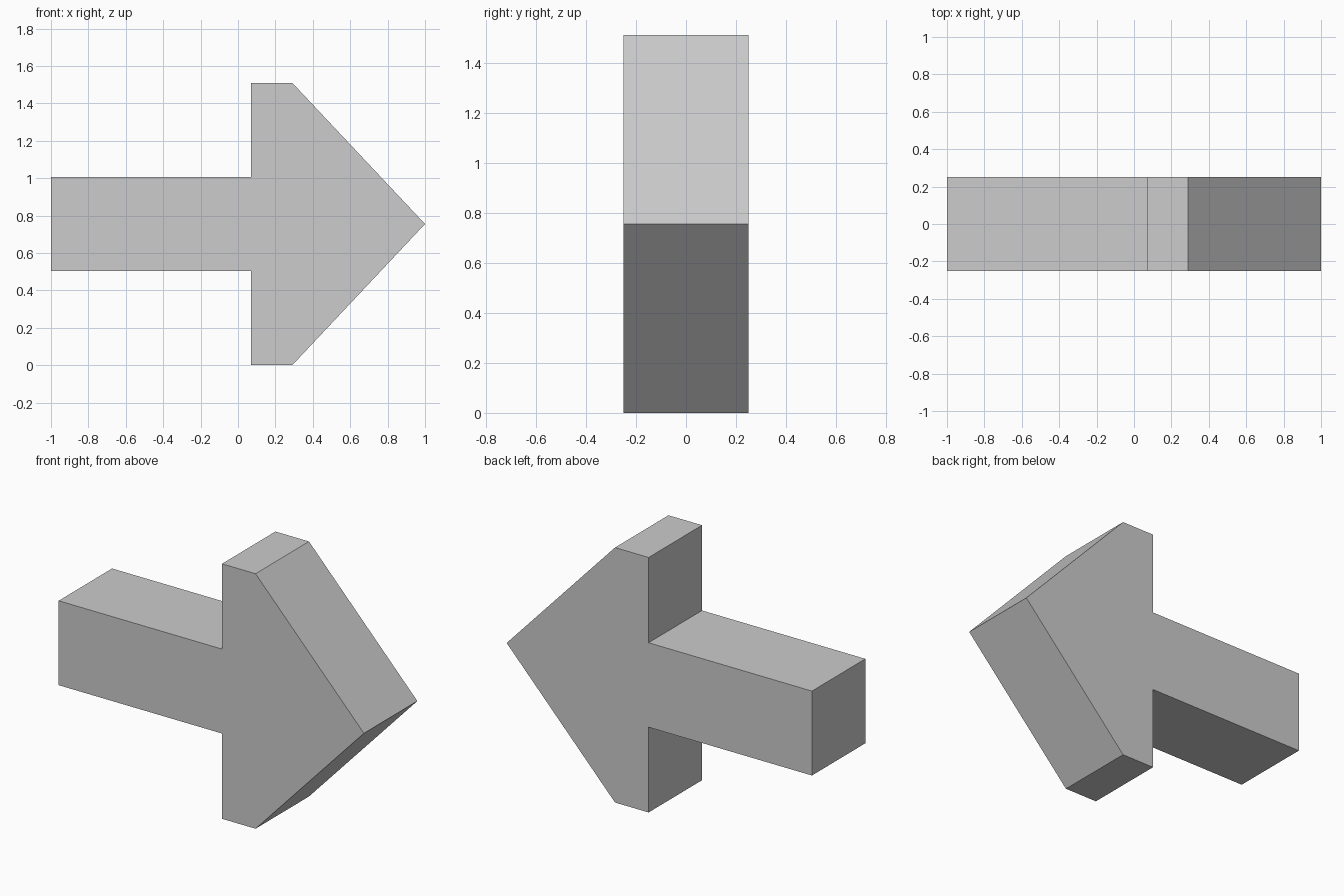
import bpy
import bmesh

cube = bpy.data.objects.get("Cube")
if cube:
    bpy.data.objects.remove(cube, do_unlink=True)

# Plain grey for the whole arrow
GREY = (0.604, 0.604, 0.604, 1.0)
grey = bpy.data.materials.new("light_grey")
grey.use_nodes = True
grey.diffuse_color = GREY
grey.node_tree.nodes["Principled BSDF"].inputs["Base Color"].default_value = GREY

HALF_DEPTH = 0.25
MID_Z = 0.755

# Upper half of the arrow outline from tail to head, as (x, height above the centre line)
upper = [(-1, 0.25), (0.07, 0.25), (0.07, MID_Z), (0.29, MID_Z)]
tip = [(1, 0)]
outline = upper + tip + [(x, -h) for x, h in reversed(upper)]

# Fill the outline and extrude it to a solid slab
bm = bmesh.new()
front = bm.faces.new([bm.verts.new((x, -HALF_DEPTH, MID_Z + h)) for x, h in outline])
extruded = bmesh.ops.extrude_face_region(bm, geom=[front], use_keep_orig=True)
back_verts = [g for g in extruded["geom"] if isinstance(g, bmesh.types.BMVert)]
bmesh.ops.translate(bm, verts=back_verts, vec=(0, 2 * HALF_DEPTH, 0))
bmesh.ops.recalc_face_normals(bm, faces=bm.faces)

mesh = bpy.data.meshes.new("arrow")
bm.to_mesh(mesh)
bm.free()
mesh.materials.append(grey)
arrow = bpy.data.objects.new("arrow", mesh)
bpy.context.collection.objects.link(arrow)
